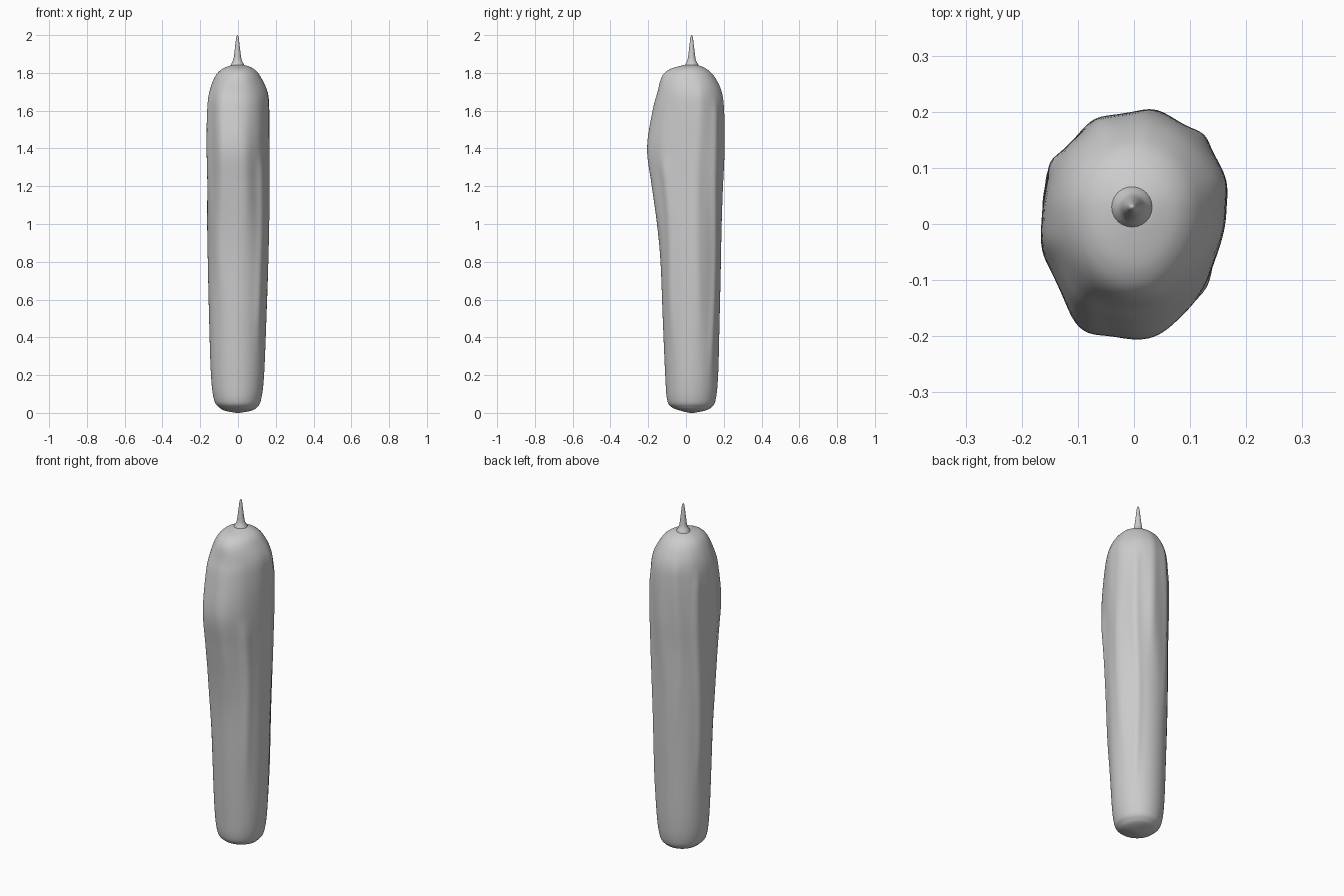
import bpy
import bmesh
import math

cube = bpy.data.objects.get("Cube")
if cube:
    bpy.data.objects.remove(cube, do_unlink=True)


def make_material(name, colour):
    mat = bpy.data.materials.new(name)
    mat.use_nodes = True
    mat.diffuse_color = colour
    mat.node_tree.nodes["Principled BSDF"].inputs["Base Color"].default_value = colour
    return mat


wax_grey = make_material("wax grey", (0.6, 0.6, 0.6, 1))


def spline(a, b, c, d, t):
    """Catmull-Rom blend between b and c."""
    return b + t * ((c - a) + t * (2 * a - 5 * b + 4 * c - d + t * (3 * (b - c) + d - a))) / 2


def refine(stations, steps):
    """Insert smooth intermediate stations along a profile."""
    padded = [stations[0]] + stations + [stations[-1]]
    rows = []
    for i in range(len(stations) - 1):
        for s in range(steps):
            rows.append([spline(*vals, s / steps) for vals in zip(*padded[i:i + 4])])
    rows.append(list(stations[-1]))
    return rows


def loft(name, stations, segments, steps, centre, relief=None):
    """Stack closed rings; each station is z, left, right, front and back reach."""
    bm = bmesh.new()
    rings = []
    for z, left, right, front, back in refine(stations, steps):
        ring = []
        for k in range(segments):
            a = math.tau * k / segments
            c, s = math.cos(a), math.sin(a)
            bump = 1 + (relief(a, z) if relief else 0)
            x = c * (right if c > 0 else left) * bump
            y = s * (back if s > 0 else front) * bump
            ring.append(bm.verts.new((centre[0] + x, centre[1] + y, z)))
        rings.append(ring)
    for low, high in zip(rings, rings[1:]):
        for k in range(segments):
            n = (k + 1) % segments
            bm.faces.new((low[k], low[n], high[n], high[k]))
    bm.faces.new(rings[0][::-1])
    bm.faces.new(rings[-1])
    mesh = bpy.data.meshes.new(name)
    bm.to_mesh(mesh)
    bm.free()
    mesh.materials.append(wax_grey)
    mesh.shade_smooth()
    obj = bpy.data.objects.new(name, mesh)
    bpy.context.collection.objects.link(obj)
    return obj


# Wax runs: direction in degrees, lower end, upper end, width, height
drips = [
    (-42, 0.45, 1.3, 9, 0.05),
    (-75, 0.9, 1.75, 14, 0.02),
    (-125, 0.7, 1.7, 13, 0.06),
    (-160, 1.2, 1.7, 9, 0.03),
    (155, 0.5, 1.6, 8, 0.04),
    (115, 0.8, 1.7, 9, 0.03),
    (80, 1.1, 1.75, 10, 0.03),
    (48, 0.3, 1.6, 8, 0.05),
    (12, 0.5, 1.7, 10, 0.03),
]


def fade(value, start, end):
    t = min(max((value - start) / (end - start), 0), 1)
    return t * t * (3 - 2 * t)


def wax_relief(angle, z):
    total = 0
    for heading, low, high, width, height in drips:
        sway = 3 * math.sin(5 * z + heading)
        off = (math.degrees(angle) - heading - sway + 180) % 360 - 180
        reach = fade(z, low - 0.2, low + 0.2) * (1 - fade(z, high - 0.05, high + 0.1))
        total += height * reach * math.exp(-(off / width) ** 2)
    # Slight skew of the swollen upper part, plus fine ripples
    upper = fade(z, 0.7, 1.3) * (1 - fade(z, 1.6, 1.85))
    total -= 0.025 * upper * (1 - math.sin(2 * angle))
    return total + 0.006 * upper * math.sin(9 * angle + 6 * z)


# Candle body, swollen toward the front near the top
body_profile = [
    (0, 0.01, 0.01, 0.01, 0.01),
    (0.012, 0.07, 0.07, 0.06, 0.07),
    (0.03, 0.1, 0.1, 0.105, 0.105),
    (0.07, 0.127, 0.122, 0.13, 0.127),
    (0.2, 0.143, 0.138, 0.14, 0.14),
    (0.5, 0.153, 0.15, 0.153, 0.148),
    (0.8, 0.16, 0.158, 0.165, 0.155),
    (1, 0.165, 0.163, 0.185, 0.16),
    (1.2, 0.167, 0.165, 0.215, 0.166),
    (1.4, 0.168, 0.167, 0.24, 0.174),
    (1.6, 0.165, 0.168, 0.21, 0.172),
    (1.7, 0.153, 0.158, 0.182, 0.158),
    (1.78, 0.122, 0.12, 0.158, 0.12),
    (1.82, 0.085, 0.085, 0.115, 0.08),
    (1.84, 0.035, 0.04, 0.045, 0.035),
    (1.843, 0.01, 0.01, 0.01, 0.01),
]
loft("candle_body", body_profile, 120, 8, (0, 0.03), wax_relief)

# Tapered wick with a flared foot
wick_profile = [(z, r, r, r, r) for z, r in (
    (1.82, 0.045), (1.845, 0.034), (1.87, 0.022), (1.91, 0.016),
    (1.96, 0.01), (1.99, 0.006), (2, 0.001))]
loft("wick", wick_profile, 24, 5, (-0.003, 0.03))
